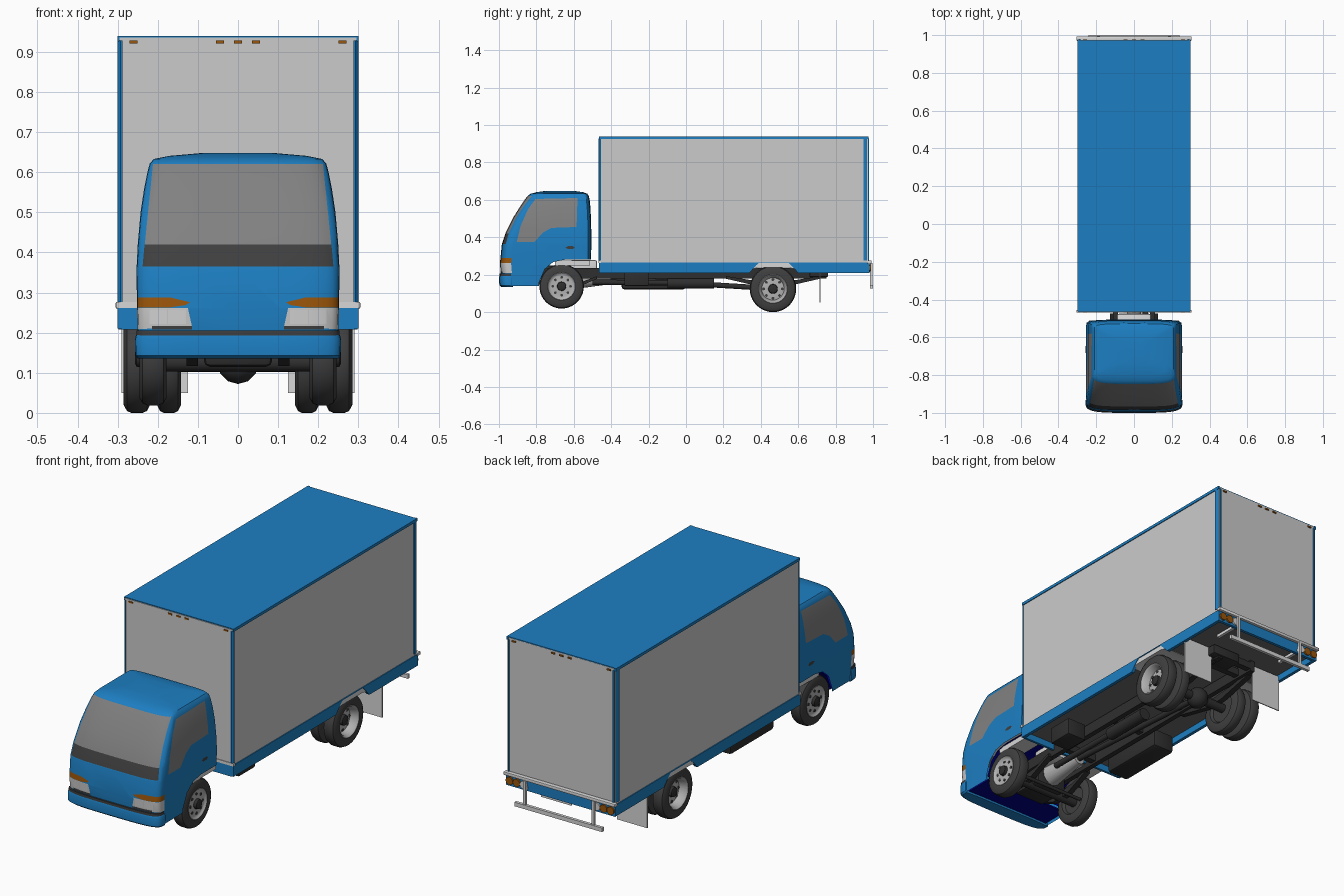
import bpy, bmesh
from math import sin, cos, pi, radians
from mathutils import Vector, Matrix

default_cube = bpy.data.objects.get("Cube")
if default_cube:
    bpy.data.objects.remove(default_cube, do_unlink=True)


def material(name, red, green, blue):
    mat = bpy.data.materials.new(name)
    mat.use_nodes = True
    colour = (red, green, blue, 1)
    mat.diffuse_color = colour
    mat.node_tree.nodes["Principled BSDF"].inputs["Base Color"].default_value = colour
    return mat


BLUE = material("body blue", .012, .21, .54)
PANEL = material("panel grey", .6, .6, .6)
LIGHT = material("light grey", .68, .68, .68)
GLASS = material("window glass", .22, .22, .22)
BLACK = material("black rubber", .05, .05, .05)
CHASSIS = material("chassis dark", .028, .028, .028)
FLOOR = material("floor grey", .15, .15, .15)
ORANGE = material("indicator orange", .32, .09, .003)
NAVY = material("arch navy", 0, 0, .25)
RIM = material("rim grey", .45, .45, .45)


def finish(name, bm, mats, mirror=False, angle=35):
    """Turn a bmesh into a named object, smooth except at sharp edges."""
    bmesh.ops.recalc_face_normals(bm, faces=bm.faces)
    mesh = bpy.data.meshes.new(name)
    bm.to_mesh(mesh)
    bm.free()
    for mat in mats:
        mesh.materials.append(mat)
    mesh.shade_smooth()
    mesh.set_sharp_from_angle(angle=radians(angle))
    obj = bpy.data.objects.new(name, mesh)
    bpy.context.collection.objects.link(obj)
    if mirror:
        obj.modifiers.new("Mirror", 'MIRROR')
    return obj


def box(name, xs, ys, zs, mat, mirror=False, bevel=0):
    bm = bmesh.new()
    bmesh.ops.create_cube(bm, size=1)
    for v in bm.verts:
        v.co = [span[0] if c < 0 else span[1] for c, span in zip(v.co, (xs, ys, zs))]
    if bevel:
        bmesh.ops.bevel(bm, geom=bm.edges[:], offset=bevel, segments=2, affect='EDGES', profile=.5)
    return finish(name, bm, [mat], mirror)


def loft(bm, loops, cap_start=False, cap_end=False, closed=True):
    rings = [[bm.verts.new(p) for p in loop] for loop in loops]
    for a, b in zip(rings, rings[1:]):
        n = len(a)
        for i in range(n if closed else n - 1):
            j = (i + 1) % n
            bm.faces.new((a[i], a[j], b[j], b[i]))
    if cap_start:
        bm.faces.new(rings[0])
    if cap_end:
        bm.faces.new(rings[-1])


def prism(name, outline, xs, mat, mirror=False):
    """Side outline in y and z, extruded across x."""
    bm = bmesh.new()
    loft(bm, [[(x, y, z) for y, z in outline] for x in xs], True, True)
    return finish(name, bm, [mat], mirror)


def post(name, outline, zs, mat):
    """Plan outline in x and y, extruded upwards."""
    bm = bmesh.new()
    loft(bm, [[(x, y, z) for x, y in outline] for z in zs], True, True)
    return finish(name, bm, [mat], True)


def tube(name, start, end, radius, mat, mirror=False, end_radius=None):
    a, b = Vector(start), Vector(end)
    turn = (b - a).to_track_quat('Z', 'Y').to_matrix().to_4x4()
    bm = bmesh.new()
    bmesh.ops.create_cone(bm, cap_ends=True, segments=16, radius1=radius,
                          radius2=end_radius or radius, depth=(b - a).length,
                          matrix=Matrix.Translation((a + b) / 2) @ turn)
    return finish(name, bm, [mat], mirror)


def lathe(name, profile, centre, mat, mirror=True, steps=40):
    """Spin (x, radius) points round an axle along x."""
    bm = bmesh.new()
    cx, cy, cz = centre
    loft(bm, [[(cx + x, cy + r * cos(k * 2 * pi / steps), cz + r * sin(k * 2 * pi / steps))
               for k in range(steps)] for x, r in profile])
    bmesh.ops.remove_doubles(bm, verts=bm.verts, dist=.00001)
    return finish(name, bm, [mat], mirror)


def section(z, w, front, back, nose=.06, tail=.03):
    """Level outline of the cab with softly rounded front and rear corners."""
    loop = []
    for edge, depth, way in ((front, nose, 1), (back, tail, -1)):
        for k in range(19):
            t = (k / 18 - .5) * pi
            x = abs(sin(t)) ** .5 * (1 if t > 0 else -1)
            loop.append((way * w * x, edge + way * depth * (1 - max(cos(t), 0) ** .5), z))
    return loop


def inside(p, q, poly):
    hit = False
    for (a, b), (c, d) in zip(poly, poly[1:] + poly[:1]):
        if (b > q) != (d > q) and p < (c - a) * (q - b) / (d - b) + a:
            hit = not hit
    return hit


def cut_patch(bm, poly, i, j, test):
    """Slice tested faces along a polygon projected on axes i, j; return those within."""
    def near(f):
        return test(f) and all(max(v.co[ax] for v in f.verts) > min(p[k] for p in poly) and
                               min(v.co[ax] for v in f.verts) < max(p[k] for p in poly)
                               for k, ax in ((0, i), (1, j)))
    for p, q in zip(poly, poly[1:] + poly[:1]):
        faces = [f for f in bm.faces if near(f)]
        geom = faces + list({e for f in faces for e in f.edges}) + list({v for f in faces for v in f.verts})
        co, no = Vector(), Vector()
        co[i], co[j] = p
        no[i], no[j] = p[1] - q[1], q[0] - p[0]
        bmesh.ops.bisect_plane(bm, geom=geom, plane_co=co, plane_no=no.normalized(), dist=.00002)
    bm.normal_update()
    found = []
    for f in bm.faces:
        c = f.calc_center_median()
        if test(f) and inside(c[i], c[j], poly):
            found.append(f)
    return found


# Cab shell: stacked level outlines
bm = bmesh.new()
rows = [(.14, .248, -.985, -.51), (.2, .25, -.99, -.51), (.26, .252, -.995, -.508),
        (.36, .253, -.985, -.506), (.42, .25, -.966, -.506), (.5, .243, -.927, -.508),
        (.56, .234, -.89, -.511), (.6, .226, -.863, -.515), (.622, .22, -.846, -.52),
        (.633, .21, -.83, -.528), (.641, .17, -.8, -.55), (.648, .09, -.75, -.6)]
loft(bm, [section(*row) for row in rows], cap_end=True)
bmesh.ops.recalc_face_normals(bm, faces=bm.faces)

# Open wheel arch and raised rear edge of the cab
arch = [(-.79, .1), (-.785, .16), (-.755, .23), (-.71, .268), (-.65, .28), (-.4, .28), (-.4, .1)]
gone = cut_patch(bm, arch, 1, 2, lambda f: f.calc_center_median().y > -.85)
bmesh.ops.delete(bm, geom=gone, context='FACES')


# Painted windows, lamps and door handle on the cab
def is_front(f):
    return f.normal.y < -.25


def is_nose(f):
    return f.calc_center_median().y < -.93


def is_side(f):
    return abs(f.normal.x) > .6


cab_mats = [BLUE, GLASS, BLACK, LIGHT, ORANGE, PANEL]
windscreen = [(-.238, .365), (.238, .365), (.212, .621), (-.212, .621)]
cowl = [(-.238, .365), (.238, .365), (.233, .42), (-.233, .42)]
door_window = [(-.905, .375), (-.885, .46), (-.845, .55), (-.805, .605), (-.58, .61),
               (-.585, .455), (-.72, .45), (-.765, .425), (-.81, .375)]
handle = [(-.645, .345), (-.63, .353), (-.605, .353), (-.595, .345), (-.605, .337), (-.63, .337)]
patches = [(windscreen, 0, is_front, 1), (cowl, 0, is_front, 2),
           (door_window, 1, is_side, 1), (handle, 1, is_side, 2)]
for s in (-1, 1):
    lamp = [(.115, .217), (.27, .207), (.27, .262), (.125, .262)]
    indicator = [(.17, .263), (.27, .263), (.27, .288), (.17, .288), (.12, .276), (.13, .269)]
    lamp_base = [(.115, .208), (.215, .208), (.215, .217), (.115, .217)]
    patches += [([(s * x, z) for x, z in lamp], 0, is_nose, 5),
                ([(s * x, z) for x, z in indicator], 0, is_nose, 4),
                ([(s * x, z) for x, z in lamp_base], 0, is_front, 2)]
    for x in (.13, .177):
        lens = [(x, .222), (x + .044, .222), (x + .044, .258), (x, .258)]
        patches.append(([(s * a, z) for a, z in lens], 0, is_front, 3))
for poly, axis, test, index in patches:
    for f in cut_patch(bm, poly, axis, 2, test):
        f.material_index = index
finish("cab", bm, cab_mats, angle=30)

# Wheel arch liner, floor and bumper
bm = bmesh.new()
loft(bm, [[(x, y, z) for y, z in arch[1:5] + [(-.515, .28)]] for x in (-.243, .243)], closed=False)
finish("arch_liner", bm, [NAVY])
box("cab_floor", (-.235, .235), (-.95, -.788), (.145, .152), NAVY)
bm = bmesh.new()
loft(bm, [section(z, w, y, -.925, .06, .01) for z, w, y in
          ((.135, .25, -.988), (.143, .256, -.998), (.185, .257, -1), (.194, .254, -.997))], True, True)
finish("front_bumper", bm, [BLUE])
bm = bmesh.new()
loft(bm, [section(z, .253, -.998, -.93, .06, .01) for z in (.193, .206)], True, True)
finish("bumper_strip", bm, [BLACK])
box("cab_mudguard", (.15, .238), (-.7, -.512), (.25, .276), LIGHT, True)

# Cargo body
box("cargo_body", (-.296, .296), (-.465, .973), (.262, .936), PANEL)
box("cargo_roof", (-.295, .295), (-.462, .972), (.93, .94), BLUE)
box("roof_rail", (.29, .3), (-.464, .976), (.926, .94), BLUE, True)
post("rear_post", [(.284, .95), (.3, .95), (.3, .961), (.29, .979), (.284, .979)], (.276, .928), BLUE)
post("front_post", [(.288, -.455), (.3, -.455), (.3, -.46), (.293, -.469), (.288, -.469)], (.276, .928), BLUE)
box("front_sill", (-.304, .304), (-.468, -.455), (.262, .276), LIGHT)
box("cargo_floor", (-.282, .282), (-.455, .965), (.24, .264), FLOOR)
skirt = [(-.465, .21), (.34, .21), (.375, .25), (.39, .262), (.55, .262), (.6, .21), (.98, .21),
         (.98, .266), (-.465, .266)]
prism("side_skirt", skirt, (.284, .3), BLUE, True)
box("front_skirt", (-.29, .29), (-.465, -.453), (.208, .262), BLUE)
box("rear_beam", (-.298, .298), (.965, .98), (.208, .262), BLUE)
prism("rear_mudguard", [(.345, .228), (.375, .263), (.555, .263), (.592, .228), (.55, .238), (.385, .238)],
      (.14, .297), LIGHT, True)
box("rear_sill", (-.305, .305), (.97, .993), (.26, .276), LIGHT, bevel=.003)
for x in (-.26, -.045, 0, .045, .26):
    for y in (-.466, .974):
        box("marker_lamp", (x - .01, x + .01), (y - .003, y + .004), (.921, .928), ORANGE)

# Tail lamps, underrun guard and mud flaps
for x, mat in ((.277, ORANGE), (.238, ORANGE), (.2, LIGHT)):
    tube("tail_lamp", (x, .976, .235), (x, .988, .235), .019, mat, True)
box("underrun_bar", (-.24, .24), (.985, 1), (.125, .145), LIGHT)
box("underrun_post", (.18, .195), (.985, .996), (.14, .262), LIGHT, True)
box("underrun_brace", (.18, .195), (.84, .99), (.215, .23), LIGHT, True)
box("mud_flap", (.125, .29), (.713, .718), (.05, .235), LIGHT, True)


# Wheels: tyre, rim, hub and ring of vent holes
def wheel(name, x, y, z, r, w, dished):
    centre = (x, y, z)
    lathe(name + "_tyre", [(-.3 * w, 0), (-.3 * w, .55 * r), (-.5 * w, .62 * r), (-.5 * w, .84 * r),
                           (-.38 * w, .96 * r), (-.22 * w, r), (.22 * w, r), (.38 * w, .96 * r),
                           (.5 * w, .84 * r), (.48 * w, .62 * r), (.3 * w, .58 * r)], centre, BLACK)
    face = -.1 if dished else .36
    lathe(name + "_rim", [(.46 * w, .64 * r), (.5 * w, .61 * r), (.4 * w, .55 * r), (face * w, .48 * r),
                          ((face + .06) * w, .3 * r), (face * w, 0)], centre, RIM)
    lathe(name + "_hub", [(face * w, .21 * r), ((face + .25) * w, .19 * r), ((face + .3) * w, .12 * r),
                          ((face + .3) * w, 0)], centre, CHASSIS, steps=20)
    for k in range(8):
        a = k * pi / 4
        py, pz = y + .4 * r * cos(a), z + .4 * r * sin(a)
        tube(name + "_vent", (x + face * w, py, pz), (x + (face + .06) * w, py, pz), .06 * r, BLACK, True)


wheel("front_wheel", .212, -.665, .138, .119, .068, False)
wheel("rear_outer_wheel", .252, .465, .124, .124, .066, True)
wheel("rear_inner_wheel", .172, .465, .124, .124, .06, True)

# Chassis frame and running gear
box("frame_rail", (.085, .11), (-.9, .75), (.18, .235), CHASSIS, True)
for y in (-.85, -.4, -.05, .25, .65, .735):
    box("cross_member", (-.09, .09), (y - .015, y + .015), (.19, .225), CHASSIS)
tube("rear_axle", (-.22, .465, .124), (.22, .465, .124), .022, CHASSIS)
lathe("differential", [(-.05, 0), (-.045, .025), (-.025, .045), (0, .052), (.025, .045), (.045, .025), (.05, 0)],
      (0, .465, .124), CHASSIS, False, 20)
tube("front_axle", (-.19, -.665, .125), (.19, -.665, .125), .022, CHASSIS)
tube("drive_shaft", (0, -.42, .18), (0, .43, .128), .014, CHASSIS)
tube("tie_rod", (-.18, -.61, .115), (.18, -.61, .115), .008, CHASSIS)
for name, y, reach, low in (("rear_spring", .465, .25, .15), ("front_spring", -.665, .19, .135)):
    prism(name, [(y - reach, .192), (y - reach * .5, low + .022), (y, low + .012), (y + reach * .5, low + .022),
                 (y + reach, .192), (y + reach, .178), (y + .05, low - .018), (y - .05, low - .018),
                 (y - reach, .178)], (.1, .128), CHASSIS, True)
box("engine", (-.085, .085), (-.77, -.6), (.115, .25), CHASSIS, bevel=.015)
box("engine_cover", (-.09, .09), (-.62, -.475), (.2, .278), LIGHT, bevel=.01)
tube("gearbox", (0, -.62, .175), (0, -.4, .18), .055, RIM, end_radius=.03)
box("fuel_tank", (-.245, -.125), (-.345, 0), (.122, .215), CHASSIS, bevel=.015)
box("battery_box", (.13, .235), (-.33, -.2), (.14, .225), CHASSIS, bevel=.006)
tube("exhaust_pipe", (.06, -.5, .16), (.06, .1, .155), .014, CHASSIS)
tube("silencer", (.06, -.1, .155), (.06, .15, .155), .03, CHASSIS)
box("spare_carrier", (-.01, .145), (.66, .76), (.188, .235), CHASSIS, bevel=.006)
